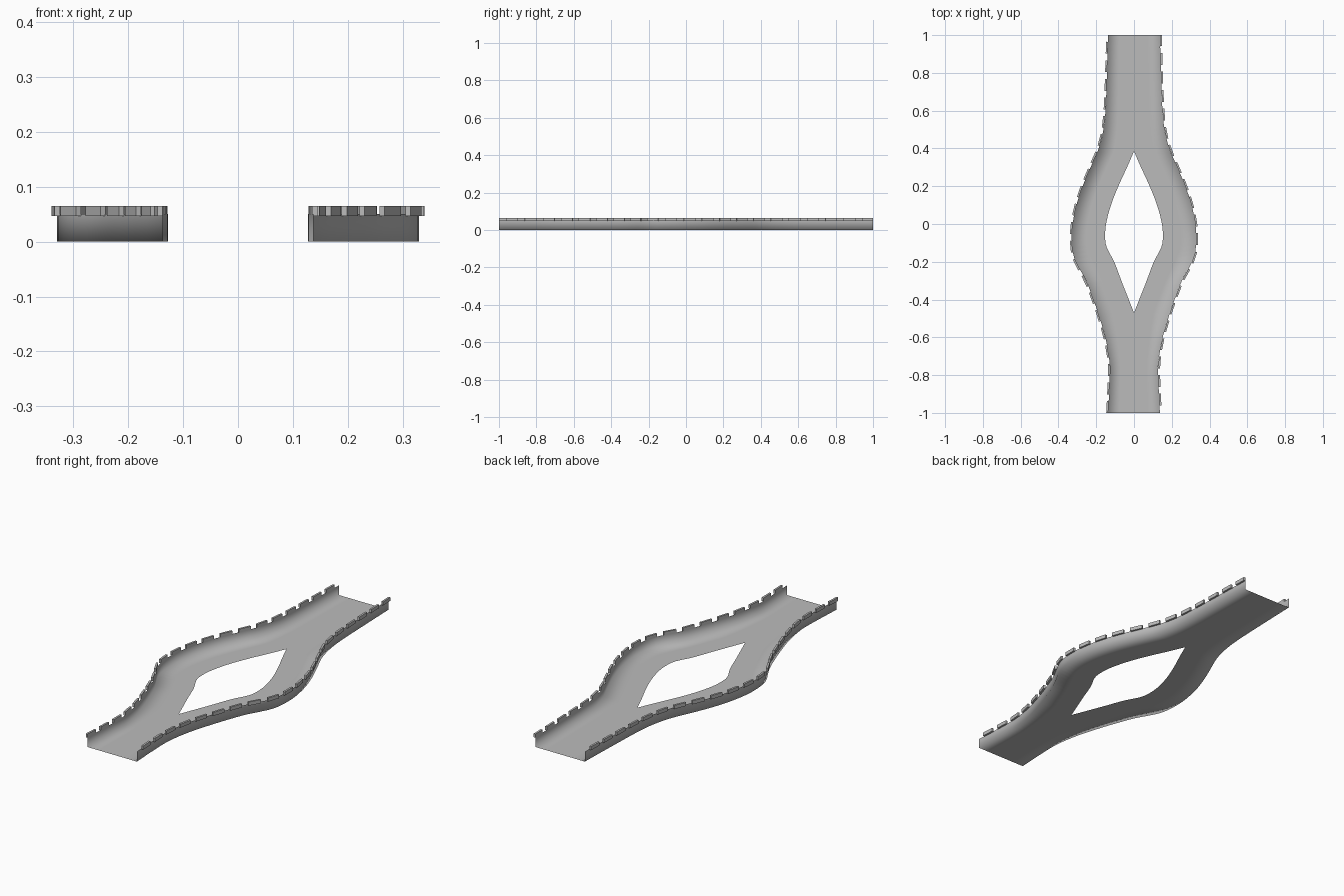
import bpy, bmesh
from mathutils import Vector

if "Cube" in bpy.data.objects:
    bpy.data.objects.remove(bpy.data.objects["Cube"])

WALL_H, BASE, TOP = 0.05, 0.047, 0.065

# half-width of the road and half-width of the central opening, as (y, x)
OUTER = [(-1, .137), (-.85, .130), (-.76, .128), (-.7, .133), (-.6, .152),
         (-.5, .181), (-.4, .215), (-.3, .254), (-.2, .308), (-.15, .324),
         (-.07, .330), (0, .325), (.1, .305), (.2, .272), (.3, .230),
         (.4, .187), (.5, .162), (.6, .151), (.8, .143), (1, .137)]
HOLE = [(-.47, 0), (-.3, .067), (-.2, .105), (-.12, .146), (-.07, .153),
        (0, .148), (.1, .122), (.2, .083), (.3, .037), (.385, 0)]


def sample(pts, y):
    """Smooth cubic interpolation of x over y; zero outside the range."""
    if y < pts[0][0] - 1e-6 or y > pts[-1][0] + 1e-6:
        return 0.0

    def slope(i):
        a, b = pts[max(i - 1, 0)], pts[min(i + 1, len(pts) - 1)]
        return (b[1] - a[1]) / (b[0] - a[0])
    for i in range(len(pts) - 1):
        (y0, x0), (y1, x1) = pts[i], pts[i + 1]
        if y <= y1 + 1e-9:
            h = y1 - y0
            t = (y - y0) / h
            return ((2*t**3 - 3*t**2 + 1) * x0 + (t**3 - 2*t**2 + t) * h * slope(i)
                    + (3*t**2 - 2*t**3) * x1 + (t**3 - t**2) * h * slope(i + 1))
    return pts[-1][1]


stone = bpy.data.materials.new("grey stone")
stone.diffuse_color = (0.5, 0.5, 0.5, 1)
stone.use_nodes = True
stone.node_tree.nodes["Principled BSDF"].inputs["Base Color"].default_value = stone.diffuse_color


def make_object(name, bm, smooth):
    me = bpy.data.meshes.new(name)
    bm.to_mesh(me)
    bm.free()
    ob = bpy.data.objects.new(name, me)
    bpy.context.collection.objects.link(ob)
    me.materials.append(stone)
    for p in me.polygons:
        p.use_smooth = smooth
    return ob


# road surface and thin side walls: one smooth channel around the opening
ys = sorted({round(-1 + i * .025, 4) for i in range(81)} | {-.47, .385})
bm = bmesh.new()
for side in (-1, 1):
    rows = []
    for y in ys:
        xo, xi = sample(OUTER, y), max(sample(HOLE, y), 0)
        xm = xo + (xi - xo) * .45
        rows.append([bm.verts.new((side * x, y, z)) for x, z in
                     ((xi, 0), (xm, 0), (xo, 0), (xo, WALL_H))])
    for a, b in zip(rows, rows[1:]):
        for k in range(3):
            quad = [a[k], a[k + 1], b[k + 1], b[k]]
            bm.faces.new(quad if side > 0 else quad[::-1])
bmesh.ops.remove_doubles(bm, verts=bm.verts, dist=1e-5)
make_object("forked_road_with_walls", bm, True)

# arc-length table of the wall line, for even spacing of the battlements
line = [Vector((sample(OUTER, -1 + i * .005), -1 + i * .005, 0)) for i in range(401)]
dist = [0.0]
for a, b in zip(line, line[1:]):
    dist.append(dist[-1] + (b - a).length)


def at(d):
    d = min(max(d, 0), dist[-1])
    i = next((k for k in range(400) if dist[k + 1] >= d), 399)
    return line[i].lerp(line[i + 1], (d - dist[i]) / (dist[i + 1] - dist[i]))


# battlements: small blocks overhanging the outside of each wall
COUNT = 21
step = dist[-1] / COUNT
for side, name, shift in ((-1, "left_battlements", 0), (1, "right_battlements", .4)):
    bm = bmesh.new()
    for i in range(COUNT):
        s0 = (i + shift) * step
        p, q = at(s0), at(s0 + step * .64)
        t = (q - p).normalized()
        out = Vector((t.y, -t.x, 0)) * .01
        ring = []
        for z in (BASE, TOP):
            for c in (p, q, q + out, p + out):
                ring.append(bm.verts.new((side * c.x, max(-1, min(1, c.y)), z)))
        for f in ((0, 1, 2, 3), (4, 5, 6, 7), (0, 1, 5, 4), (1, 2, 6, 5),
                  (2, 3, 7, 6), (3, 0, 4, 7)):
            bm.faces.new([ring[k] for k in f])
    bmesh.ops.recalc_face_normals(bm, faces=bm.faces)
    make_object(name, bm, False)
